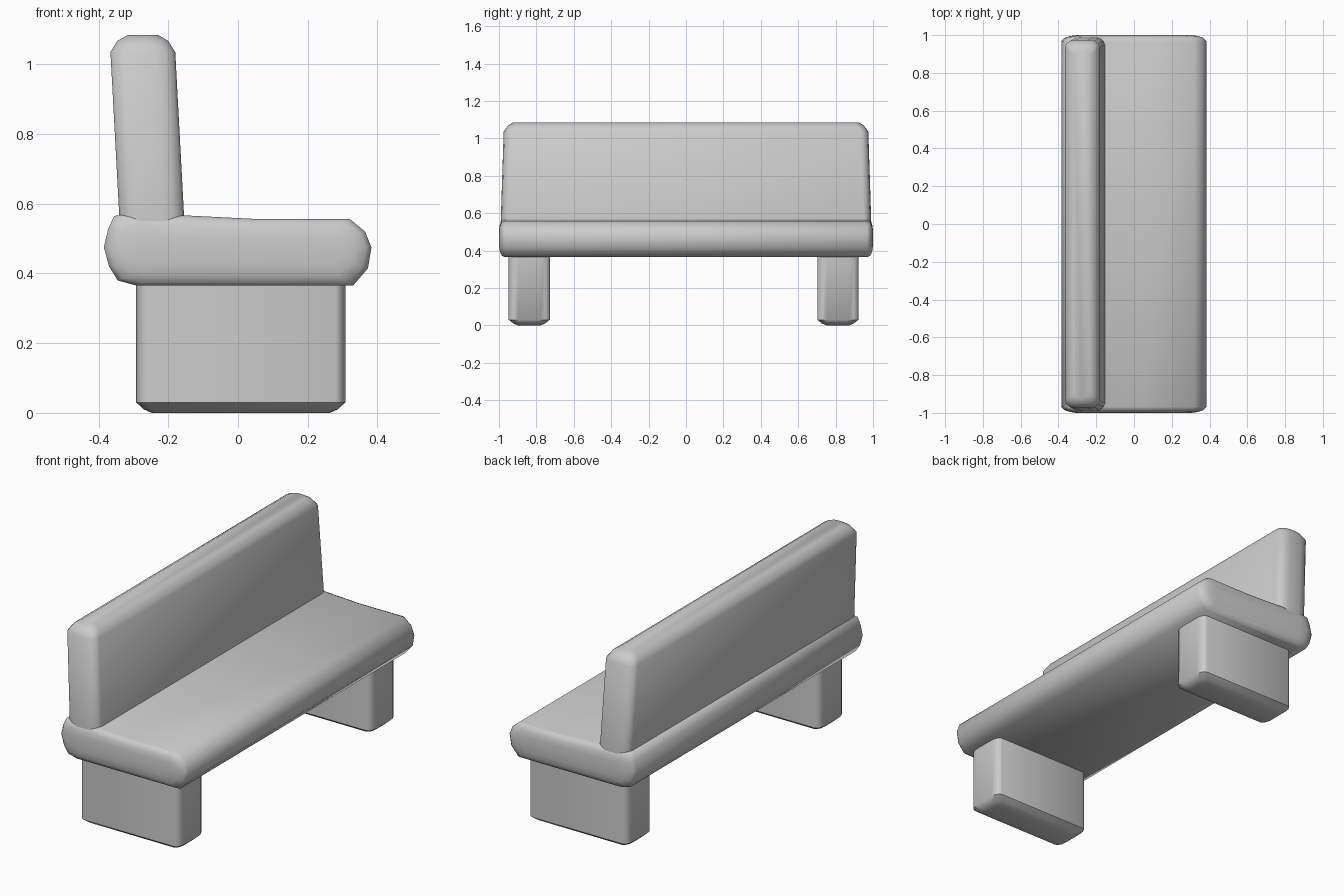
import bpy, bmesh, math

if "Cube" in bpy.data.objects:
    bpy.data.objects.remove(bpy.data.objects["Cube"])


def loft(name, rings):
    """Skin a list of equal-length closed rings and cap both ends."""
    bm = bmesh.new()
    loops = [[bm.verts.new(p) for p in ring] for ring in rings]
    n = len(loops[0])
    for a, b in zip(loops, loops[1:]):
        for i in range(n):
            j = (i + 1) % n
            bm.faces.new((a[i], a[j], b[j], b[i]))
    bm.faces.new(loops[0])
    bm.faces.new(loops[-1])
    bmesh.ops.recalc_face_normals(bm, faces=bm.faces)
    mesh = bpy.data.meshes.new(name)
    bm.to_mesh(mesh)
    bm.free()
    obj = bpy.data.objects.new(name, mesh)
    bpy.context.collection.objects.link(obj)
    bpy.ops.object.select_all(action='DESELECT')
    obj.select_set(True)
    bpy.context.view_layer.objects.active = obj
    bpy.ops.object.shade_smooth_by_angle(angle=math.radians(50))
    return obj


def plan_ring(x0, x1, y0, y1, rx, ry, z, steps=3):
    """Horizontal rectangle with elliptically rounded corners."""
    corners = [(x1 - rx, y1 - ry, 0), (x0 + rx, y1 - ry, 90),
               (x0 + rx, y0 + ry, 180), (x1 - rx, y0 + ry, 270)]
    ring = []
    for cx, cy, start in corners:
        for k in range(steps + 1):
            a = math.radians(start + 90 * k / steps)
            ring.append((cx + rx * math.cos(a), cy + ry * math.sin(a), z))
    return ring


# Seat: cushioned side profile (x, z) run along y with rounded ends
profile = [(-0.385, 0.475), (-0.372, 0.53), (-0.355, 0.565), (-0.32, 0.571),
           (-0.16, 0.567), (0.04, 0.557), (0.32, 0.557), (0.365, 0.52),
           (0.383, 0.475), (0.373, 0.415), (0.33, 0.365), (-0.29, 0.365),
           (-0.345, 0.38), (-0.37, 0.42)]


def seat_ring(y, sx, sz):
    return [(x * sx, y, 0.467 + (z - 0.467) * sz) for x, z in profile]


ends = [(1.0, 0.8, 0.4), (0.995, 0.88, 0.72), (0.985, 0.96, 0.92), (0.968, 1, 1)]
loft("seat", [seat_ring(-y, a, b) for y, a, b in ends]
     + [seat_ring(y, a, b) for y, a, b in reversed(ends)])

# Backrest: leaning slab that tapers slightly and rounds over at the top
levels = [(-0.338, -0.152, 0.992, 0.06, 0.04, 0.51),
          (-0.341, -0.155, 0.99, 0.06, 0.04, 0.57),
          (-0.366, -0.18, 0.975, 0.06, 0.04, 1.035),
          (-0.347, -0.2, 0.953, 0.055, 0.04, 1.067),
          (-0.315, -0.23, 0.925, 0.04, 0.03, 1.085)]
loft("backrest", [plan_ring(x0, x1, -y, y, rx, ry, z)
                  for x0, x1, y, rx, ry, z in levels])

# Legs: two rounded blocks, one under each end
for name, yc in (("left_leg", -0.838), ("right_leg", 0.812)):
    rings = []
    for inset_x, inset_y, z in ((0.045, 0.05, 0), (0.022, 0.025, 0.01),
                                (0, 0, 0.03), (0, 0, 0.385)):
        rings.append(plan_ring(-0.292 + inset_x, 0.308 - inset_x,
                               yc - 0.11 + inset_y, yc + 0.11 - inset_y,
                               0.028, 0.05, z))
    loft(name, rings)
